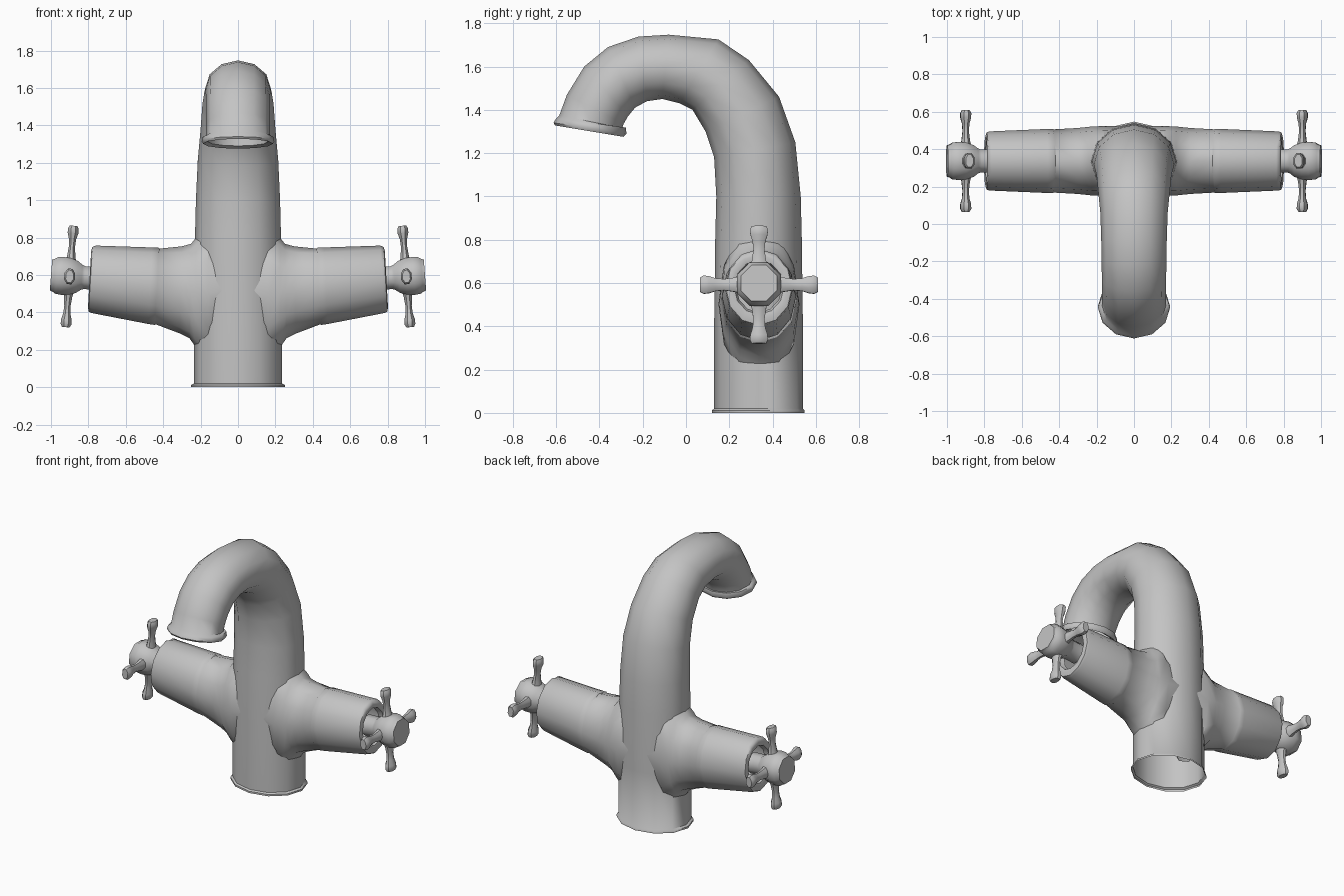
import bpy, bmesh, math
from mathutils import Matrix, Vector

cube = bpy.data.objects.get("Cube")
if cube:
    bpy.data.objects.remove(cube)

metal = bpy.data.materials.new("brushed grey metal")
metal.use_nodes = True
GREY = (0.55, 0.55, 0.55, 1)
metal.diffuse_color = GREY
metal.node_tree.nodes["Principled BSDF"].inputs["Base Color"].default_value = GREY


def loft(bm, sections, sides, matrix=Matrix(), phase=0.0, cap=False):
    """Skin elliptical rings; each section is (point, opposite point, half-width vector)."""
    rings = []
    for a, b, w in sections:
        a, b, w = Vector(a), Vector(b), Vector(w)
        ring = []
        for i in range(sides):
            t = 2 * math.pi * (i + phase) / sides
            p = (a + b) / 2 + (a - b) / 2 * math.cos(t) + w * math.sin(t)
            ring.append(bm.verts.new(matrix @ p))
        rings.append(ring)
    for r, s in zip(rings, rings[1:]):
        for i in range(sides):
            j = (i + 1) % sides
            bm.faces.new((r[i], r[j], s[j], s[i]))
    if cap:
        bm.faces.new(rings[-1])


def finish(name, bm):
    bmesh.ops.recalc_face_normals(bm, faces=bm.faces)
    mesh = bpy.data.meshes.new(name)
    bm.to_mesh(mesh)
    bm.free()
    mesh.materials.append(metal)
    obj = bpy.data.objects.new(name, mesh)
    bpy.context.collection.objects.link(obj)
    bpy.ops.object.select_all(action='DESELECT')
    obj.select_set(True)
    bpy.context.view_layer.objects.active = obj
    bpy.ops.object.shade_smooth_by_angle(angle=math.radians(50))
    return obj


# Column and curved spout: inner y, z, outer y, z, half width
tube = [
    (.12, 0, .547, 0, .25), (.12, .012, .547, .012, .25),
    (.13, .02, .54, .02, .236), (.13, .4, .54, .4, .236),
    (.135, .8, .535, .8, .23), (.14, 1, .53, 1, .225),
    (.13, 1.18, .505, 1.25, .215), (.09, 1.3, .43, 1.46, .2),
    (.03, 1.4, .29, 1.63, .19), (-.03, 1.43, .15, 1.725, .18),
    (-.11, 1.45, -.08, 1.747, .175), (-.18, 1.44, -.22, 1.738, .173),
    (-.235, 1.41, -.36, 1.69, .172), (-.268, 1.37, -.47, 1.6, .171),
    (-.288, 1.335, -.55, 1.47, .17), (-.295, 1.315, -.585, 1.375, .17),
    (-.278, 1.318, -.6, 1.36, .188), (-.275, 1.29, -.612, 1.34, .194),
    (-.288, 1.275, -.605, 1.328, .186), (-.31, 1.29, -.585, 1.335, .16),
    (-.305, 1.33, -.565, 1.39, .155),
]
bm = bmesh.new()
loft(bm, [((0, yo, zo), (0, yi, zi), (w, 0, 0)) for yi, zi, yo, zo, w in tube], 12)
finish("column_and_spout", bm)

# Side arms: top x, z, bottom x, z, half depth
AXIS_Y = .337
arm = [
    (.07, .7, .07, .34, .185), (.16, .86, .16, .14, .187),
    (.225, .8, .23, .22, .184), (.25, .767, .26, .262, .181),
    (.3, .753, .31, .287, .176), (.42, .741, .44, .336, .169),
    (.425, .747, .445, .333, .172), (.46, .747, .48, .338, .171),
    (.76, .757, .785, .397, .158), (.778, .75, .799, .405, .153),
    (.785, .73, .802, .43, .135), (.78, .705, .795, .455, .115),
    (.75, .695, .765, .465, .105),
]

# Handle hub: distance along the axis, radius
hub = [(-.16, .068), (-.08, .066), (-.065, .072), (-.04, .092), (0, .106),
       (.04, .11), (.07, .106), (.084, .096), (.1, .09)]

# Handle spoke: distance from the hub, thickness, breadth
spoke = [(.06, .036, .052), (.11, .024, .036), (.16, .018, .028),
         (.2, .021, .032), (.232, .031, .043), (.256, .031, .045),
         (.272, .022, .036)]

for side, sign in (("left", 1), ("right", -1)):
    mirror = Matrix.Diagonal((sign, 1, 1, 1))

    bm = bmesh.new()
    loft(bm, [((xt, AXIS_Y, zt), (xb, AXIS_Y, zb), (0, d, 0))
              for xt, zt, xb, zb, d in arm], 12, mirror)
    finish(side + "_arm", bm)

    place = (mirror @ Matrix.Translation((.9, AXIS_Y, .592))
             @ Matrix.Rotation(math.radians(-4.4), 4, 'Y'))
    bm = bmesh.new()
    loft(bm, [((t, 0, r), (t, 0, -r), (0, r, 0)) for t, r in hub],
         8, place, .5, True)
    finish(side + "_handle_hub", bm)

    bm = bmesh.new()
    for k in range(4):
        turn = place @ Matrix.Rotation(k * math.pi / 2, 4, 'X')
        loft(bm, [((h, 0, s), (-h, 0, s), (0, b, 0)) for s, h, b in spoke],
             8, turn, .5, True)
    finish(side + "_handle_spokes", bm)
